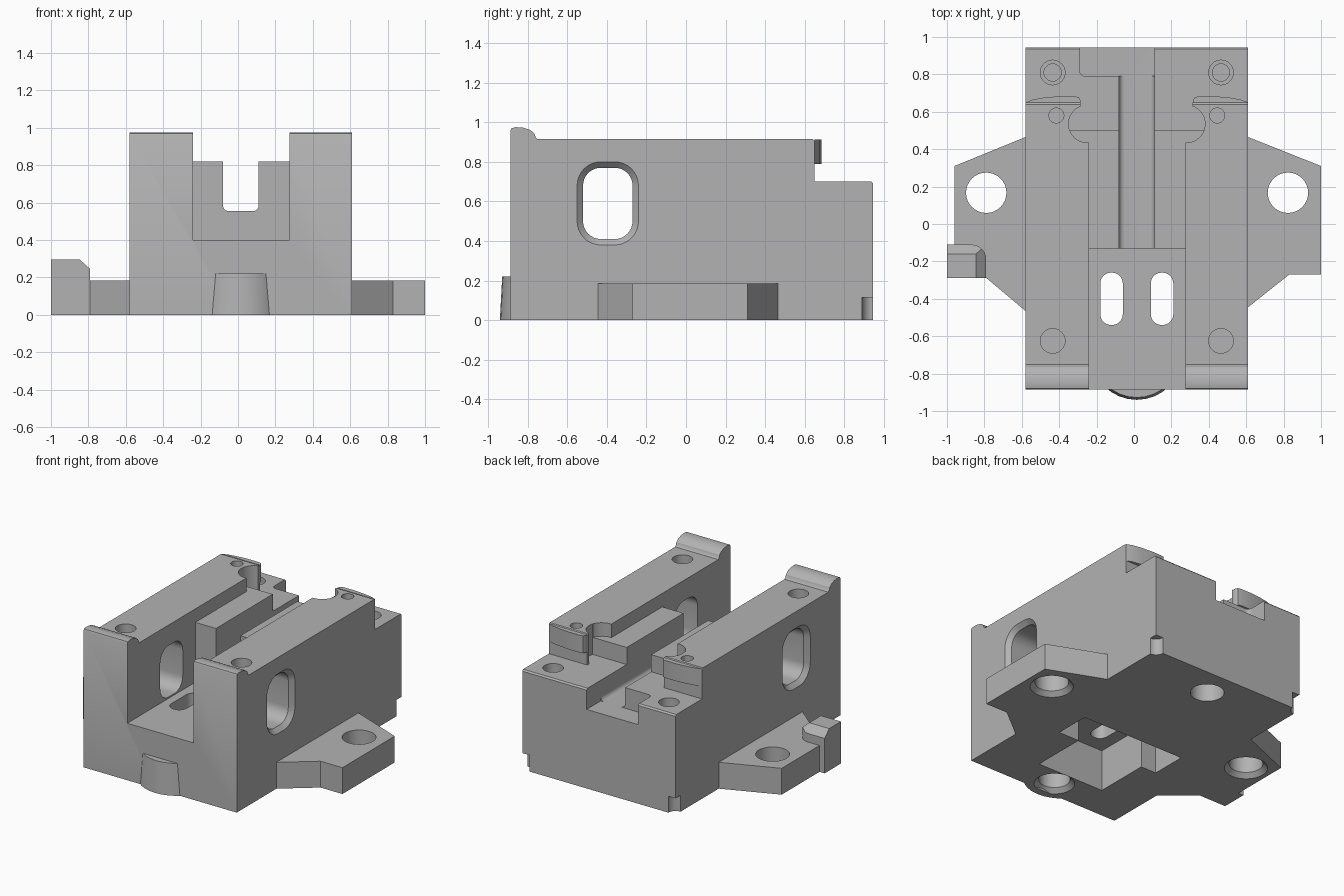
import bpy, bmesh, math
from mathutils import Vector

if "Cube" in bpy.data.objects:
    bpy.data.objects.remove(bpy.data.objects["Cube"], do_unlink=True)

grey = bpy.data.materials.new("machined_grey")
grey.use_nodes = True
grey.diffuse_color = (0.45, 0.45, 0.45, 1)
grey.node_tree.nodes["Principled BSDF"].inputs["Base Color"].default_value = grey.diffuse_color

MID = 0.015  # symmetry plane of the body


def loft(name, rings):
    """Closed solid through rings of matching points."""
    bm = bmesh.new()
    loops = [[bm.verts.new(p) for p in ring] for ring in rings]
    for a, b in zip(loops, loops[1:]):
        for i in range(len(a)):
            j = (i + 1) % len(a)
            bm.faces.new((a[i], a[j], b[j], b[i]))
    bm.faces.new(loops[0][::-1])
    bm.faces.new(loops[-1])
    bmesh.ops.recalc_face_normals(bm, faces=bm.faces)
    mesh = bpy.data.meshes.new(name)
    bm.to_mesh(mesh)
    bm.free()
    mesh.materials.append(grey)
    ob = bpy.data.objects.new(name, mesh)
    bpy.context.collection.objects.link(ob)
    return ob


def place(pts, axis, h):
    """Lift 2D points onto a plane at height h along the axis."""
    if axis == "x":
        return [Vector((h, a, b)) for a, b in pts]
    if axis == "y":
        return [Vector((a, h, b)) for a, b in pts]
    return [Vector((a, b, h)) for a, b in pts]


def prism(name, pts, lo, hi, axis="z"):
    return loft(name, [place(pts, axis, lo), place(pts, axis, hi)])


def box(x0, x1, y0, y1, z0, z1):
    return prism("cutter", [(x0, y0), (x1, y0), (x1, y1), (x0, y1)], z0, z1)


def arc(cx, cy, r, start=0, end=360, n=32):
    full = end - start == 360
    angles = [math.radians(start + (end - start) * i / n) for i in range(n if full else n + 1)]
    return [(cx + r * math.cos(t), cy + r * math.sin(t)) for t in angles]


def round_rect(x0, x1, y0, y1, r):
    pts = []
    for k, (cx, cy) in enumerate([(x1 - r, y1 - r), (x0 + r, y1 - r), (x0 + r, y0 + r), (x1 - r, y0 + r)]):
        pts += arc(cx, cy, r, 90 * k, 90 * k + 90, 8)
    return pts


def bore(cx, cy, steps):
    """Round cutter given (z, radius) steps."""
    return loft("cutter", [place(arc(cx, cy, r), "z", z) for z, r in steps])


def cut(target, *cutters):
    for c in cutters:
        c.hide_render = True
        mod = target.modifiers.new("cut", "BOOLEAN")
        mod.operation = "DIFFERENCE"
        mod.solver = "EXACT"
        mod.object = c
        bpy.context.view_layer.objects.active = target
        bpy.ops.object.modifier_apply(modifier=mod.name)
        bpy.data.objects.remove(c, do_unlink=True)


def flip(pts):
    return [(2 * MID - x, y) for x, y in pts]


# Main block: side profile with rounded front lip and rear deck step
profile = [(-0.885, 0), (0.945, 0), (0.945, 0.69), (0.935, 0.7), (0.65, 0.7), (0.65, 0.905),
           (0.64, 0.915), (-0.75, 0.915), (-0.76, 0.925), (-0.765, 0.942), (-0.785, 0.96),
           (-0.82, 0.972), (-0.86, 0.975), (-0.88, 0.97), (-0.885, 0.96)]
body = prism("main_block", profile, -0.58, 0.61, "x")

# Central channel, front to back
cut(body, box(-0.24, 0.275, -1, -0.13, 0.4, 1.2),
    box(-0.24, 0.275, -0.2, 0.55, 0.82, 1.2),
    box(-0.285, 0.312, 0.5, 1, 0.7, 1.2))

# Keyhole pockets either side of the channel
for side in (lambda p: p, flip):
    cut(body, prism("cutter", side(arc(-0.25, 0.535, 0.1)), 0.82, 1.2),
        prism("cutter", side(arc(-0.25, 0.535, 0.1, -20, 200) + [(-0.35, 0.5), (-0.15, 0.5)]), 0.7, 1.2))

# Narrow slot and the stepped recess in the rear deck
slot = [(-0.08, 1.2), (-0.08, 0.585)] + arc(-0.05, 0.585, 0.03, 180, 270, 6)[1:] \
    + arc(0.08, 0.585, 0.03, 270, 360, 6) + [(0.11, 1.2)]
recess = [(-0.29, 1), (-0.29, 0.82)] + arc(-0.26, 0.82, 0.03, 180, 270, 6)[1:] + [(0.11, 0.79), (0.11, 1)]
cut(body, prism("cutter", slot, -0.3, 1, "y"), prism("cutter", recess, 0.555, 1.2))

# Side windows with chamfered outer rims
inner = round_rect(-0.52, -0.27, 0.41, 0.77, 0.09)
outer = round_rect(-0.55, -0.24, 0.38, 0.8, 0.12)
cut(body, loft("cutter", [place(p, "x", x) for p, x in
                         ((outer, -0.7), (outer, -0.58), (inner, -0.55),
                          (inner, 0.58), (outer, 0.61), (outer, 0.7))]))

# Underside cavity with cross arms
cavity = [(-0.39, 0), (-0.39, -0.25), (-0.27, -0.25), (-0.27, -0.64),
          (0.25, -0.64), (0.25, -0.25), (0.41, -0.25), (0.41, 0)]
cut(body, prism("cutter", cavity, -0.1, 0.29))

# Drain slots through the channel floor
for x in (-0.12, 0.15):
    cut(body, prism("cutter", round_rect(x - 0.06, x + 0.06, -0.54, -0.26, 0.058), 0.2, 0.6))

# Screw holes, corner reliefs, underside bores
for s in (-1, 1):
    x = MID + s * 0.45
    cut(body, bore(x, -0.625, [(0.72, 0.066), (1, 0.066)]),
        bore(x, 0.81, [(0.45, 0.046), (0.62, 0.046), (0.62, 0.066), (0.8, 0.066)]),
        bore(MID + s * 0.43, 0.58, [(0.75, 0.04), (1, 0.04)]),
        bore(MID + s * 0.595, 0.945, [(-0.1, 0.056), (0.115, 0.056)]))
cut(body, bore(MID, 0.742, [(-0.1, 0.108), (0.2, 0.108)]),
    bore(MID, -0.77, [(-0.1, 0.13), (0, 0.13), (0.03, 0.1), (0.22, 0.1)]))

# Curved ledges overhanging the rear deck
ledge = [(-0.58, 0.65), (-0.54, 0.665), (-0.48, 0.676), (-0.4, 0.683), (-0.32, 0.683),
         (-0.295, 0.678), (-0.285, 0.66), (-0.285, 0.65)]
parts = [body, prism("right_ledge", ledge, 0.79, 0.912), prism("left_ledge", flip(ledge), 0.79, 0.912)]

# Mounting flanges with chamfered bolt holes
left = prism("left_flange", [(0.61, 0.465), (1, 0.31), (1, -0.27), (0.83, -0.27), (0.61, -0.445)], 0, 0.185)
right = prism("right_flange", [(-0.58, 0.465), (-0.96, 0.31), (-0.96, -0.28), (-0.8, -0.28), (-0.58, -0.465)], 0, 0.185)
for ob, x in ((left, 0.823), (right, -0.79)):
    cut(ob, bore(x, 0.167, [(-0.1, 0.138), (0, 0.138), (0.03, 0.108), (0.4, 0.108)]))
parts += [left, right]

# Stop knob on the right flange, chamfered inward and sloped at the rear
knob = prism("stop_knob", [(-1, -0.29), (-0.79, -0.29), (-0.79, -0.19)]
             + arc(-0.87, -0.19, 0.08, 0, 90, 8)[1:] + [(-1, -0.11)], 0, 0.295)
cut(knob, prism("cutter", [(-0.845, 0.295), (-0.78, 0.236), (-0.7, 0.4), (-0.845, 0.4)], -0.5, 0, "y"),
    prism("cutter", [(-0.16, 0.295), (-0.1, 0.235), (0, 0.4), (-0.16, 0.4)], -1.2, -0.7, "x"))
parts.append(knob)

# Tapered half-round boss on the front face
boss = bore(MID, -0.694, [(0, 0.246), (0.222, 0.234)])
boss.name = "front_boss"
cut(boss, box(-0.5, 0.5, -0.885, 0, -0.1, 0.5))
parts.append(boss)

for ob in parts:
    bpy.ops.object.select_all(action="DESELECT")
    ob.select_set(True)
    bpy.context.view_layer.objects.active = ob
    bpy.ops.object.shade_smooth_by_angle(angle=math.radians(30))
